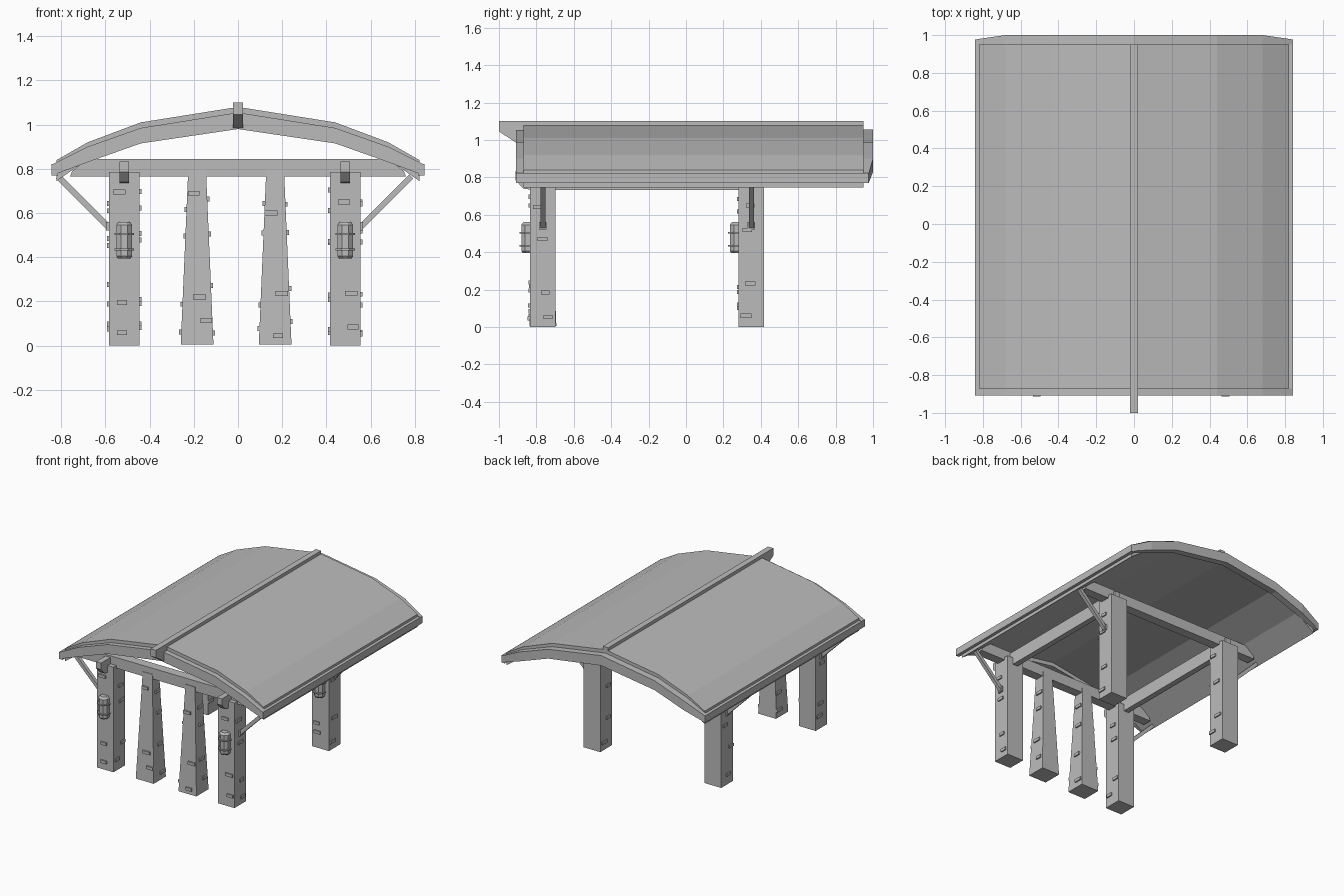
import bpy, bmesh, random
from math import pi
from mathutils import Vector, Matrix

random.seed(4)
cube = bpy.data.objects.get("Cube")
if cube:
    bpy.data.objects.remove(cube)

grey = bpy.data.materials.new("plain grey")
grey.use_nodes = True
colour = (0.5, 0.5, 0.5, 1)
grey.diffuse_color = colour
grey.node_tree.nodes["Principled BSDF"].inputs["Base Color"].default_value = colour


def finish(name, bm):
    bmesh.ops.recalc_face_normals(bm, faces=bm.faces)
    mesh = bpy.data.meshes.new(name)
    bm.to_mesh(mesh)
    bm.free()
    mesh.materials.append(grey)
    obj = bpy.data.objects.new(name, mesh)
    bpy.context.collection.objects.link(obj)
    return obj


def add_box(bm, x0, x1, y0, y1, z0, z1):
    size = Matrix.Diagonal((x1 - x0, y1 - y0, z1 - z0, 1))
    centre = Matrix.Translation(((x0 + x1) / 2, (y0 + y1) / 2, (z0 + z1) / 2))
    return bmesh.ops.create_cube(bm, size=1, matrix=centre @ size)["verts"]


def box(name, *bounds):
    bm = bmesh.new()
    add_box(bm, *bounds)
    return finish(name, bm)


def prism(name, points, axis, start, end):
    """Extrude an outline along x (outline in yz) or y (outline in xz)."""
    bm = bmesh.new()
    def place(p, d):
        return (d, p[0], p[1]) if axis == "x" else (p[0], d, p[1])
    face = bm.faces.new([bm.verts.new(place(p, start)) for p in points])
    new = bmesh.ops.extrude_face_region(bm, geom=[face])["geom"]
    step = Vector((end - start, 0, 0) if axis == "x" else (0, end - start, 0))
    bmesh.ops.translate(bm, vec=step, verts=[g for g in new if isinstance(g, bmesh.types.BMVert)])
    return finish(name, bm)


def arch(name, top, bottom, y0, y1):
    """Curved band, mirrored about x = 0, made of quads across its width."""
    def full(half):
        return [(-x, z) for x, z in half[:0:-1]] + half
    bm = bmesh.new()
    rows = [[bm.verts.new((x, y, z)) for x, z in full(half)]
            for half, y in ((top, y0), (top, y1), (bottom, y1), (bottom, y0))]
    for a, b in zip(rows, rows[1:] + rows[:1]):
        for i in range(len(a) - 1):
            bm.faces.new((a[i], a[i + 1], b[i + 1], b[i]))
    for i in (0, -1):
        bm.faces.new([row[i] for row in rows])
    return finish(name, bm)


# Roof slab, end boards and eave trims
arch("roof_slab", [(0, 1.08), (0.44, 1.01), (0.68, 0.92), (0.82, 0.84)],
     [(0, 1.01), (0.44, 0.94), (0.67, 0.85), (0.82, 0.745)], -0.87, 0.95)
board_top = [(0, 1.055), (0.44, 0.985), (0.68, 0.9), (0.84, 0.82)]
board_bottom = [(0, 0.98), (0.44, 0.915), (0.68, 0.83), (0.84, 0.77)]
arch("front_roof_board", board_top, board_bottom, -0.908, -0.87)
back = arch("back_roof_board", board_top, board_bottom, 0.95, 1.0)
for v in back.data.vertices:
    if abs(v.co.x) > 0.8 and v.co.y > 0.97:
        v.co.y = 0.977
for side, label in ((-1, "right"), (1, "left")):
    x0, x1 = sorted((side * 0.815, side * 0.843))
    box(label + "_eave_trim", x0, x1, -0.908, 0.977, 0.77, 0.822)

# Ridge beam with an angled nose
prism("ridge_beam", [(-1, 1.1), (-1, 1.045), (-0.9, 0.98), (-0.87, 0.98),
                     (-0.87, 1.03), (0.95, 1.03), (0.95, 1.1)], "x", -0.022, 0.022)


def brick(bm, x, y, half, z, side):
    """Slightly raised brick on one side of a post."""
    w, h, out = random.uniform(0.022, 0.03), 0.011, 0.01
    slide = random.uniform(-half + w, half - w)
    if side == "front":
        add_box(bm, x + slide - w, x + slide + w, y - half - out, y - half + out, z - h, z + h)
    else:
        s = 1 if side == "left" else -1
        a, b = sorted((x + s * (half - out), x + s * (half + out)))
        add_box(bm, a, b, y + slide - w, y + slide + w, z - h, z + h)


def bricks(name, x, y, half_at):
    bm = bmesh.new()
    for side in ("front", "left", "right"):
        for low, high in ((0.04, 0.12), (0.18, 0.28), (0.45, 0.52), (0.6, 0.72)):
            z = random.uniform(low, high)
            if side == "front" and 0.37 < z < 0.58:
                continue
            brick(bm, x, y, half_at(z), z, side)
    finish(name, bm)


def lantern(name, x, y):
    """Eight-sided lamp with bevelled caps, two hoops and a wall plate."""
    bm = bmesh.new()
    def tube(r0, r1, z0, z1):
        bmesh.ops.create_cone(bm, cap_ends=True, segments=8, radius1=r0, radius2=r1, depth=z1 - z0,
                              matrix=Matrix.Translation((x, y, (z0 + z1) / 2)) @ Matrix.Rotation(pi / 8, 4, "Z"))
    tube(0.03, 0.038, 0.395, 0.405)
    tube(0.038, 0.038, 0.405, 0.545)
    tube(0.04, 0.026, 0.545, 0.56)
    for z in (0.435, 0.505):
        tube(0.048, 0.048, z - 0.004, z + 0.004)
    add_box(bm, x - 0.02, x + 0.02, y, y + 0.04, 0.42, 0.54)
    finish(name, bm)


def strut(name, x, y, side):
    """Diagonal brace from the post up to the eave."""
    a, b = Vector((x, y, 0.535)), Vector((x + side * 0.23, y, 0.765))
    bm = bmesh.new()
    turn = (b - a).to_track_quat("Z", "Y").to_matrix().to_4x4()
    bmesh.ops.create_cube(bm, size=1, matrix=Matrix.Translation((a + b) / 2) @ turn
                          @ Matrix.Diagonal((0.026, 0.026, (b - a).length, 1)))
    add_box(bm, x - 0.012, x + 0.012, y - 0.02, y + 0.02, 0.52, 0.56)
    finish(name, bm)


# Four square posts, each with bricks, a lantern and a brace
rows = (("front", -0.765), ("back", 0.35))
for row, y in rows:
    for side, label, x in ((-1, "right", -0.515), (1, "left", 0.485)):
        name = row + "_" + label
        box(name + "_post", x - 0.069, x + 0.069, y - 0.068, y + 0.068, 0, 0.785)
        bricks(name + "_post_bricks", x, y, lambda z: 0.068)
        lantern(name + "_lantern", x, y - 0.068 - 0.012)
        strut(name + "_brace", x + side * 0.069, y, side)
    # Cross beam with ends cut to follow the roof
    prism(row + "_cross_beam", [(-0.76, 0.765), (0.76, 0.765), (0.75, 0.79), (0.68, 0.845),
                                (-0.68, 0.845), (-0.75, 0.79)], "y", y - 0.035, y + 0.035)

# Long beams joining the front and back posts, with angled front ends
for label, x in (("right", -0.515), ("left", 0.485)):
    prism(label + "_long_beam", [(-0.912, 0.833), (-0.912, 0.785), (-0.87, 0.74), (-0.82, 0.733),
                                 (0.4, 0.733), (0.4, 0.833)], "x", x - 0.021, x + 0.021)

# Two tapered middle posts
for label, x in (("right", -0.185), ("left", 0.168)):
    bm = bmesh.new()
    for v in add_box(bm, x - 0.074, x + 0.074, -0.837, -0.693, 0.005, 0.8):
        if v.co.z > 0.5:
            v.co.x = x + (v.co.x - x) * 0.54
            v.co.y = -0.765 + (v.co.y + 0.765) * 0.54
    finish("middle_" + label + "_post", bm)
    bricks("middle_" + label + "_post_bricks", x, -0.765, lambda z: 0.074 - 0.043 * z)
